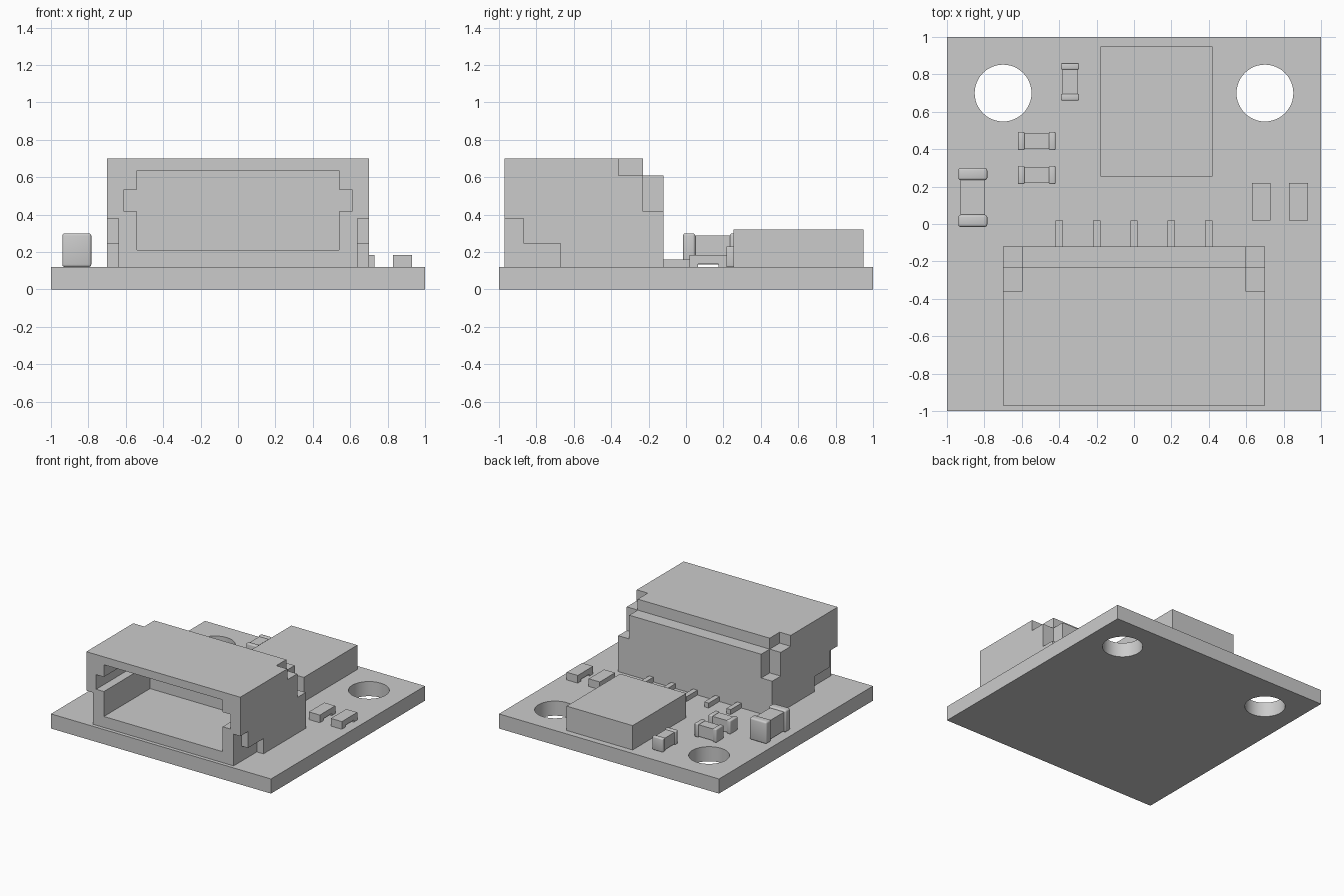
import bpy
import bmesh
from mathutils import Vector

cube = bpy.data.objects.get("Cube")
if cube:
    bpy.data.objects.remove(cube, do_unlink=True)

COLOUR = (0.6, 0.6, 0.6, 1)
grey = bpy.data.materials.new("plain_grey")
grey.use_nodes = True
grey.diffuse_color = COLOUR
grey.node_tree.nodes["Principled BSDF"].inputs["Base Color"].default_value = COLOUR

TOP = 0.12  # upper surface of the board


def finish(name, bm):
    mesh = bpy.data.meshes.new(name)
    bm.to_mesh(mesh)
    bm.free()
    mesh.materials.append(grey)
    obj = bpy.data.objects.new(name, mesh)
    bpy.context.collection.objects.link(obj)
    return obj


def box(name, x, y, z, bevel=0):
    """Box from (min, max) pairs, with optional rounded edges."""
    bm = bmesh.new()
    bmesh.ops.create_cube(bm, size=1)
    for v in bm.verts:
        v.co = Vector([r[0] if c < 0 else r[1] for c, r in zip(v.co, (x, y, z))])
    if bevel:
        bmesh.ops.bevel(bm, geom=bm.edges[:], offset=bevel, segments=3,
                        profile=0.5, affect='EDGES')
        for f in bm.faces:
            f.smooth = True
    obj = finish(name, bm)
    if bevel:
        bpy.ops.object.select_all(action='DESELECT')
        obj.select_set(True)
        bpy.context.view_layer.objects.active = obj
        bpy.ops.object.shade_smooth_by_angle(angle=0.6)
    return obj


def cut(target, cutter):
    """Subtract the cutter, apply the result and remove the cutter."""
    cutter.hide_render = True
    mod = target.modifiers.new("cut", 'BOOLEAN')
    mod.operation = 'DIFFERENCE'
    mod.solver = 'EXACT'
    mod.object = cutter
    bpy.ops.object.select_all(action='DESELECT')
    bpy.context.view_layer.objects.active = target
    target.select_set(True)
    bpy.ops.object.modifier_apply(modifier=mod.name)
    bpy.data.objects.remove(cutter, do_unlink=True)


# Circuit board with two mounting holes
board = box("board", (-1, 1), (-1, 1), (0, TOP))
for side in (-1, 1):
    bm = bmesh.new()
    bmesh.ops.create_cone(bm, cap_ends=True, segments=48, radius1=0.152,
                          radius2=0.152, depth=1)
    bmesh.ops.translate(bm, verts=bm.verts, vec=(0.7 * side, 0.7, 0))
    for f in bm.faces:
        f.smooth = len(f.verts) == 4
    cut(board, finish("hole_cutter", bm))
bpy.ops.object.shade_smooth_by_angle(angle=0.6)

# Connector housing: socket, rear ledge, then mirrored notches
housing = box("connector_housing", (-0.7, 0.7), (-0.97, -0.12), (TOP, 0.7))
cut(housing, box("socket_cutter", (-0.54, 0.54), (-1.1, -0.37), (0.21, 0.635)))
cut(housing, box("ledge_cutter", (-1, 1), (-0.23, 0), (0.61, 1)))
for side in (-1, 1):
    notches = (
        ((0.50, 0.61), (-1.1, -0.37), (0.415, 0.535)),  # key slot in socket
        ((0.60, 0.90), (-0.36, 0), (0.61, 1)),          # upper rear corner
        ((0.60, 0.90), (-0.23, 0), (0.415, 1)),         # lower rear corner
        ((0.64, 0.90), (-1.1, -0.87), (0, 0.38)),       # tall front step
        ((0.64, 0.90), (-1.1, -0.67), (0, 0.245)),      # low front step
    )
    for x, y, z in notches:
        cut(housing, box("notch_cutter", sorted(side * v for v in x), y, z))

# Contact feet behind the connector
for i in range(5):
    x = -0.4 + 0.2 * i
    box(f"contact_foot_{i + 1}", (x - 0.02, x + 0.02), (-0.14, 0.02), (TOP, 0.16))

# Main chip
box("main_chip", (-0.18, 0.42), (0.255, 0.95), (TOP, 0.32))

# Two small flat parts raised on end feet
for i, x in enumerate((0.68, 0.88)):
    xs = (x - 0.05, x + 0.05)
    chip = box(f"flat_part_{i + 1}", xs, (0.02, 0.22), (TOP, 0.183))
    cut(chip, box("gap_cutter", (x - 0.2, x + 0.2), (0.065, 0.175), (0, 0.136)))


def capacitor(name, centre, length, width, height, cap, along_y, inset):
    """Body between two rounded end caps."""
    def part(label, a, b, w, z, bevel):
        u, v = (centre[1], centre[0]) if along_y else centre
        run, across = (u + a, u + b), (v - w, v + w)
        x, y = (across, run) if along_y else (run, across)
        box(f"{name}_{label}", x, y, z, bevel)

    h, w = length / 2, width / 2
    part("body", cap - h - 0.01, h - cap + 0.01, w - inset,
         (TOP + inset, TOP + height - inset), 0)
    part("first_end", -h, cap - h, w, (TOP, TOP + height), inset)
    part("second_end", h - cap, h, w, (TOP, TOP + height), inset)


capacitor("large_capacitor", (-0.862, 0.142), 0.315, 0.155, 0.18, 0.065, True, 0.013)
capacitor("rear_capacitor", (-0.342, 0.76), 0.2, 0.097, 0.11, 0.035, True, 0.007)
capacitor("middle_capacitor", (-0.52, 0.443), 0.2, 0.097, 0.11, 0.035, False, 0.007)
capacitor("front_capacitor", (-0.52, 0.262), 0.2, 0.097, 0.11, 0.035, False, 0.007)
